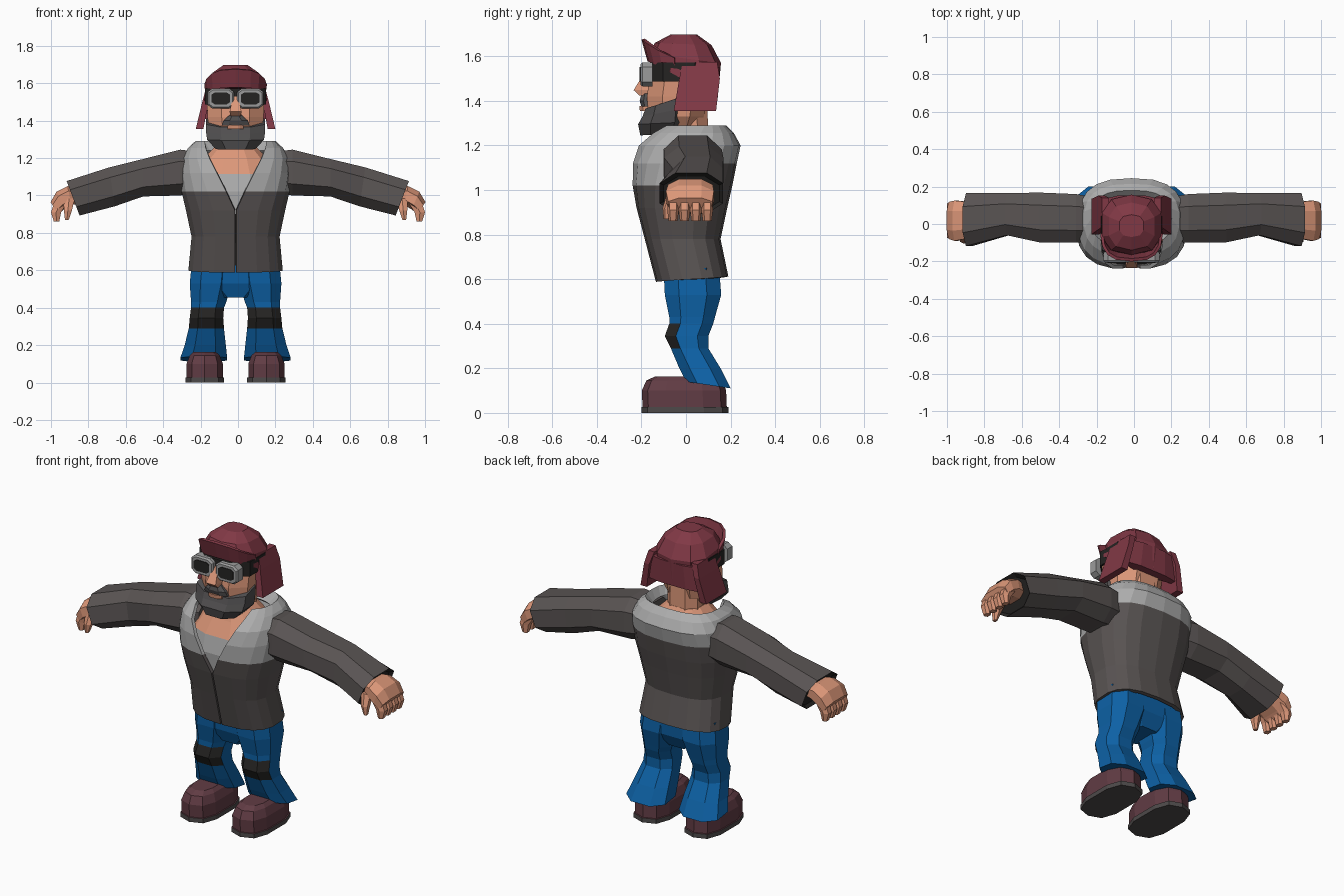
import bpy, bmesh, math

if "Cube" in bpy.data.objects:
    bpy.data.objects.remove(bpy.data.objects["Cube"])

C = -0.013  # body centre line


def mat(name, r, g, b):
    m = bpy.data.materials.new(name)
    m.diffuse_color = (r, g, b, 1)
    m.use_nodes = True
    m.node_tree.nodes["Principled BSDF"].inputs["Base Color"].default_value = m.diffuse_color
    return m


SKIN = mat("skin", .72, .31, .19)
FUR = mat("light grey fleece", .42, .42, .42)
JACKET = mat("brown grey leather", .100, .088, .086)
BLUE = mat("blue denim", .004, .120, .38)
HAT = mat("maroon hat", .22, .040, .060)
SHOE = mat("plum shoe", .120, .045, .058)
SOLE = mat("dark grey sole", .075, .068, .068)
BEARD = mat("grey beard", .082, .078, .080)
BLACK = mat("near black", .018, .017, .016)
FRAME = mat("goggle grey", .33, .33, .33)


def power(v, e):
    return math.copysign(abs(v) ** e, v)


def ring(a0, a1, b0, b1, c, dc=0, n=8, e=.8):
    """Rounded n-gon filling a0..a1 by b0..b1 at level c; dc tilts it along b."""
    pts = []
    for i in range(n):
        t = math.tau * (i + .5) / n
        pts.append((power(math.cos(t), e), power(math.sin(t), e)))
    mu, mv = max(p[0] for p in pts), max(p[1] for p in pts)
    return [((a0 + a1) / 2 + (a1 - a0) / 2 * u / mu,
             (b0 + b1) / 2 + (b1 - b0) / 2 * v / mv, c + dc * v / mv) for u, v in pts]


def build(name, verts, faces, mats, rule=None, recalc=True):
    me = bpy.data.meshes.new(name)
    me.from_pydata(verts, [], faces)
    for m in mats:
        me.materials.append(m)
    if recalc:
        bm = bmesh.new()
        bm.from_mesh(me)
        bmesh.ops.recalc_face_normals(bm, faces=bm.faces)
        bm.to_mesh(me)
        bm.free()
    if rule:
        for p in me.polygons:
            p.material_index = rule(p.center, p.normal)
    ob = bpy.data.objects.new(name, me)
    bpy.context.collection.objects.link(ob)
    return ob


def upright(s):
    return lambda p: (C + s * p[0], p[1], p[2])


def facing(s):   # rings drawn in x, z and stacked along y
    return lambda p: (C + s * p[0], p[2], p[1])


def sideways(s):  # rings drawn in y, z and stacked along x (right arm a bit longer)
    return lambda p: (C + s * p[2] * (1 + .013 * s), p[0], p[1])


def loft(name, rings, mats, rule=None, place=upright(1)):
    n = len(rings[0])
    verts = [place(p) for r in rings for p in r]
    faces = [(j * n + i, j * n + (i + 1) % n, (j + 1) * n + (i + 1) % n, (j + 1) * n + i)
             for j in range(len(rings) - 1) for i in range(n)]
    faces += [tuple(range(n)), tuple(range(len(verts) - n, len(verts)))]
    return build(name, verts, faces, mats, rule)


def strip(name, rows, mats, rule, thick):
    """Open shell through rows of points, thickened inwards."""
    n = len(rows[0])
    faces = [(j * n + i, j * n + i + 1, (j + 1) * n + i + 1, (j + 1) * n + i)
             for j in range(len(rows) - 1) for i in range(n - 1)]
    ob = build(name, [p for r in rows for p in r], faces, mats, rule, False)
    mod = ob.modifiers.new("thickness", 'SOLIDIFY')
    mod.thickness, mod.offset = thick, -1
    return ob


# ---- jacket: shell with a front opening, fleece collar on top ----
def jacket_row(z, hx, y0, y1, gap, e=.75, n=18):
    a = math.asin((gap / hx) ** (1 / e))
    row = []
    for i in range(n + 1):
        t = a + (math.tau - 2 * a) * i / n
        row.append((C + hx * power(math.sin(t), e),
                    (y0 + y1) / 2 - (y1 - y0) / 2 * power(math.cos(t), e),
                    z + (.012 * -math.cos(t) if z < .65 else 0)))
    return row


rows = [(.60, .255, -.135, .19, .004), (.78, .238, -.185, .155, .004),
        (.92, .268, -.222, .185, .004), (1.02, .29, -.24, .208, .05),
        (1.12, .295, -.243, .228, .10), (1.20, .285, -.225, .245, .14),
        (1.255, .255, -.17, .215, .16), (1.29, .215, -.12, .18, .165),
        (1.24, .185, -.10, .13, .16)]
strip("jacket", [jacket_row(*r) for r in rows], [JACKET, FUR],
      lambda c, n: int(c.z > (1.03 if c.y < -.08 else 1.15)), .02)

# ---- shirt and chest under the jacket, dark lining below ----
loft("chest", [ring(-h, h, y0, y1, z, n=12) for z, h, y0, y1 in
               [(.625, .225, -.10, .15), (.78, .205, -.15, .12), (.90, .22, -.185, .14),
                (1.02, .23, -.195, .16), (1.115, .22, -.175, .16), (1.2, .17, -.13, .14),
                (1.27, .10, -.10, .10)]],
     [BLACK, FUR, SKIN], lambda c, n: 0 if c.z < .9 else 1 if c.z < 1.11 else 2)
loft("neck", [ring(-.10, .10, -.09, .10, 1.2), ring(-.095, .095, -.09, .095, 1.45)], [SKIN])

# ---- trousers, shoes, arms and hands on both sides ----
loft("hips", [ring(-.09, .09, -.06, .11, .455), ring(-.21, .21, -.09, .15, .53),
              ring(-.24, .24, -.10, .155, .65)], [BLUE])
LEG = [(.63, .01, .235, -.10, .15), (.53, .02, .245, -.095, .158), (.43, .05, .238, -.075, .13),
       (.40, .062, .238, -.075, .122), (.345, .066, .245, -.095, .10), (.29, .062, .250, -.068, .10),
       (.20, .052, .272, -.03, .155), (.125, .045, .295, 0, .20)]
SHOE_RINGS = [(0, .062, .268, -.20, .19), (.026, .062, .268, -.20, .19),
              (.027, .068, .262, -.195, .183), (.10, .068, .262, -.198, .18),
              (.145, .085, .245, -.178, .165), (.163, .105, .225, -.14, .12)]
SLEEVE = [(.18, 0, -.09, .14, 1.02, 1.23), (.30, 0, -.10, .16, 1.00, 1.245),
          (.50, 0, -.098, .168, .995, 1.195), (.67, .015, -.06, .165, .942, 1.15),
          (.88, .035, -.118, .165, .893, 1.077), (.86, .03, -.10, .15, .91, 1.06)]
PALM = [(.83, 0, -.04, .10, .955, 1.04), (.90, .01, -.08, .12, .95, 1.05),
        (.95, .02, -.09, .125, .925, 1.02), (.982, .02, -.08, .118, .90, .965)]
for s, side in ((1, "right"), (-1, "left")):
    loft(side + "_leg", [ring(a, b, y0, y1, z, -.015 if z < .13 else 0)
                         for z, a, b, y0, y1 in LEG], [BLUE, BLACK],
         lambda c, n: int(.29 < c.z < .40 and c.y < .005), upright(s))
    loft(side + "_shoe", [ring(a, b, y0, y1, z, n=10, e=.7) for z, a, b, y0, y1 in SHOE_RINGS],
         [SHOE, SOLE], lambda c, n: int(c.z < .0264), upright(s))
    loft(side + "_sleeve", [ring(y0, y1, z0, z1, x, d) for x, d, y0, y1, z0, z1 in SLEEVE],
         [JACKET, BLACK], lambda c, n: int(abs(c.x) > .83), sideways(s))
    loft(side + "_palm", [ring(y0, y1, z0, z1, x, d) for x, d, y0, y1, z0, z1 in PALM],
         [SKIN], None, sideways(s))
    for k in range(4):
        y = -.058 + k * .051
        loft(side + "_finger_%d" % (k + 1),
             [ring(.91, .982, y - .026, y + .026, .965, n=6), ring(.945, 1.0, y - .026, y + .026, .91, n=6),
              ring(.955, .985, y - .02, y + .02, .862, n=6)], [SKIN], None, upright(s * (1 + .013 * s)))
    loft(side + "_thumb", [ring(.86, .92, -.085, -.03, .985, n=6), ring(.875, .918, -.105, -.06, .92, n=6),
                           ring(.892, .912, -.10, -.075, .87, n=6)], [SKIN], None, upright(s))

# ---- head, beard and face ----
loft("head", [ring(-h, h, y0, y1, z) for z, h, y0, y1 in
              [(1.27, .10, -.15, .05), (1.33, .142, -.17, .08), (1.42, .15, -.175, .10),
               (1.5, .153, -.165, .11), (1.6, .145, -.14, .12), (1.65, .10, -.10, .08)]], [SKIN])
loft("beard", [ring(-h, h, y0, y1, z, d) for z, h, y0, y1, d in
               [(1.25, .105, -.205, -.02, .005), (1.30, .152, -.215, .005, .005),
                (1.35, .158, -.195, .005, .02), (1.395, .158, -.182, .0, .03)]], [BEARD])
loft("moustache", [ring(-.075, .075, -.20, -.14, 1.375), ring(-.065, .065, -.208, -.14, 1.40),
                   ring(-.03, .03, -.20, -.14, 1.432)], [BEARD])
loft("lips", [ring(-.042, .042, -.207, -.15, 1.355), ring(-.042, .042, -.21, -.15, 1.378)], [SKIN])
loft("nose", [ring(-w, w, y, -.14, z, n=4) for z, w, y in
              [(1.53, .014, -.185), (1.448, .032, -.235), (1.425, .028, -.21)]], [SKIN])

# ---- goggles ----
loft("goggle_strap", [ring(-.163, .163, -.178, .115, 1.487, n=8),
                      ring(-.163, .163, -.178, .115, 1.572, n=8)], [BLACK])
for s, side in ((1, "right"), (-1, "left")):
    loft(side + "_goggle_frame", [ring(.008, .15, 1.465, 1.572, -.15, e=.5),
                                  ring(.008, .15, 1.465, 1.572, -.195, e=.5),
                                  ring(.016, .142, 1.472, 1.565, -.205, e=.5)],
         [FRAME], None, facing(s))
    loft(side + "_goggle_lens", [ring(.03, .128, 1.487, 1.551, -.203, e=.5),
                                 ring(.03, .128, 1.487, 1.551, -.209, e=.5)],
         [BLACK], None, facing(s))

# ---- hat: crown, turned-up brim and ear flaps ----
loft("hat_crown", [ring(-h, h, y0, y1, z, d, n=10) for z, h, y0, y1, d in
                   [(1.495, .165, -.165, .142, -.085), (1.59, .158, -.165, .157, -.02),
                    (1.655, .122, -.14, .115, -.005), (1.697, .065, -.07, .05, 0)]], [HAT])


def brim_row(z, drop, hx, y):
    angles = [math.radians(-85 + 170 * i / 8) for i in range(9)]
    return [(C + hx * power(math.sin(t), .7), -.02 + (y + .02) * power(math.cos(t), .7),
             z - drop * (1 - math.cos(t))) for t in angles]


strip("hat_brim", [brim_row(1.578, .05, .16, -.173), brim_row(1.675, .09, .168, -.20)],
      [HAT], None, .016)
for s, side in ((1, "right"), (-1, "left")):
    loft(side + "_ear_flap", [ring(.12, .158, -.015, .14, 1.575, n=4),
                              ring(.145, .178, -.03, .152, 1.50, n=4),
                              ring(.172, .213, -.055, .135, 1.355, n=4)],
         [HAT], None, upright(s))
# short curtain at the back of the hat
loft("hat_back", [ring(-.15, .15, .08, .152, 1.55), ring(-.17, .17, .085, .142, 1.41)], [HAT])
